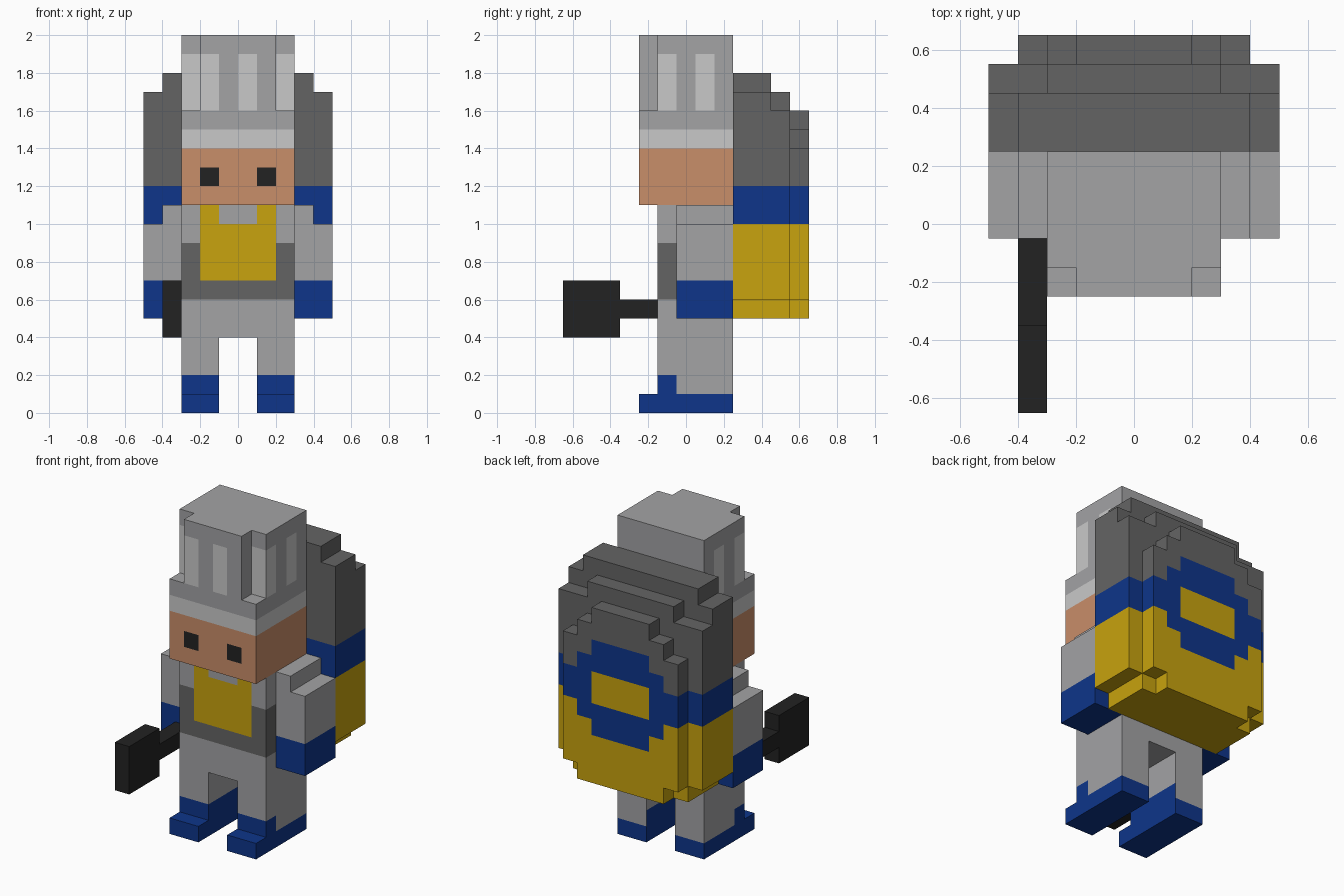
import bpy, bmesh
from mathutils import Vector

if "Cube" in bpy.data.objects:
    bpy.data.objects.remove(bpy.data.objects["Cube"])

U = 0.1  # block size; the y grid is shifted by half a block


def material(name, rgb):
    lin = [((v / 255 + 0.055) / 1.055) ** 2.4 if v > 10 else v / 255 / 12.92 for v in rgb]
    m = bpy.data.materials.new(name)
    m.diffuse_color = (*lin, 1)
    m.use_nodes = True
    m.node_tree.nodes["Principled BSDF"].inputs["Base Color"].default_value = m.diffuse_color
    return m


PALETTE = {
    "steel": (163, 163, 165), "light_steel": (201, 201, 201), "dark_steel": (100, 100, 100),
    "skin": (201, 142, 106), "blue": (14, 53, 138), "gold": (200, 163, 14), "black": (34, 34, 34),
}
MATS = {k: material(k.replace("_", " "), v) for k, v in PALETTE.items()}


def blocks(name, boxes, rule, cut=()):
    """Outer skin of stacked boxes (x0,x1,y0,y1,z0,z1); rule(centre, normal) names the colour."""
    def cells(b):
        g = [round((v - (0.05 if i in (2, 3) else 0)) / U) for i, v in enumerate(b)]
        return {(x, y, z) for x in range(g[0], g[1]) for y in range(g[2], g[3]) for z in range(g[4], g[5])}

    solid = set().union(*map(cells, boxes)) - set().union(*map(cells, cut))
    bm = bmesh.new()
    used, verts = [], {}
    for c in sorted(solid):
        for ax in range(3):
            for s in (-1, 1):
                n = [0, 0, 0]
                n[ax] = s
                if tuple(a + b for a, b in zip(c, n)) in solid:
                    continue
                a, b = (ax + 1) % 3, (ax + 2) % 3
                ring = []
                for da, db in ((0, 0), (1, 0), (1, 1), (0, 1))[::s]:
                    p = list(c)
                    p[ax] += (s > 0)
                    p[a] += da
                    p[b] += db
                    p = tuple(p)
                    if p not in verts:
                        verts[p] = bm.verts.new((p[0] * U, p[1] * U + 0.05, p[2] * U))
                    ring.append(verts[p])
                f = bm.faces.new(ring)
                col = rule(f.calc_center_median(), Vector(n))
                if col not in used:
                    used.append(col)
                f.material_index = used.index(col)
    # merge flat same-coloured areas into clean faces
    bmesh.ops.dissolve_limit(bm, angle_limit=0.01, verts=bm.verts[:], edges=bm.edges[:],
                             delimit={'MATERIAL'})
    me = bpy.data.meshes.new(name)
    bm.to_mesh(me)
    bm.free()
    for u in used:
        me.materials.append(MATS[u])
    ob = bpy.data.objects.new(name, me)
    bpy.context.collection.objects.link(ob)
    return ob


# Head with tall helmet
def head_rule(c, n):
    if n.z < -0.5 or c.z < 1.4:
        eye = n.y < -0.5 and 0.1 < abs(c.x) < 0.2 and 1.2 < c.z < 1.3
        return "black" if eye else "skin"
    if c.z < 1.5:
        return "light_steel"
    if 1.6 < c.z < 1.9:
        if n.y < -0.5 and (abs(c.x) > 0.2 or -0.2 < c.x < -0.1 or 0 < c.x < 0.1):
            return "light_steel"
        if abs(n.x) > 0.5 and abs(c.x) > 0.25 and (-0.15 < c.y < -0.05 or 0.05 < c.y < 0.15):
            return "light_steel"
    return "steel"


blocks("head", [(-0.3, 0.3, -0.25, 0.25, 1.1, 2.0)], head_rule,
       cut=[(-0.3, -0.2, -0.25, -0.15, 1.6, 2.0), (0.2, 0.3, -0.25, -0.15, 1.6, 2.0)])


# Torso with tabard and belt
def torso_rule(c, n):
    if abs(n.z) > 0.5 or c.z < 0.6:
        return "steel"
    if n.y < -0.5 and c.z > 0.7 and abs(c.x) < 0.2:
        return "steel" if c.z > 1.0 and abs(c.x) < 0.1 else "gold"
    return "dark_steel" if c.z < 0.9 else "steel"


blocks("torso", [(-0.3, 0.3, -0.15, 0.25, 0.4, 1.1)], torso_rule)


# Legs with boots, arms with gloves
def leg_rule(c, n):
    if c.z < 0.11:
        return "blue"
    inner = abs(n.x) > 0.5 and abs(c.x) < 0.15
    return "blue" if c.z < 0.2 and (c.y < -0.05 or inner) else "steel"


def arm_rule(c, n):
    return "blue" if c.z < 0.7 else "steel"


def span(side, a, b):
    return (a, b) if side > 0 else (-b, -a)


for tag, s in (("left", -1), ("right", 1)):
    blocks(tag + "_leg", [(*span(s, 0.1, 0.3), -0.15, 0.25, 0, 0.4),
                          (*span(s, 0.1, 0.3), -0.25, 0.25, 0, 0.1)], leg_rule)
    blocks(tag + "_arm", [(*span(s, 0.3, 0.5), -0.05, 0.25, 0.5, 1.0),
                          (*span(s, 0.3, 0.4), -0.05, 0.25, 1.0, 1.1)], arm_rule)

# Hammer
blocks("hammer", [(-0.4, -0.3, -0.35, -0.05, 0.5, 0.6),
                  (-0.4, -0.3, -0.65, -0.35, 0.4, 0.7)], lambda c, n: "black")


# Stepped shield on the back, with a ring emblem on the rear face
def shield_rule(c, n):
    if n.y > 0.5 and c.y > 0.6:
        x, dz = abs(c.x), abs(c.z - 1.1)
        if x < 0.2 and dz < 0.1:
            return "gold"
        if dz < (0.3 if x < 0.2 else 0.2 if x < 0.3 else 0.1):
            return "blue"
        return "dark_steel" if c.z > 1.1 else "gold"
    return "dark_steel" if c.z > 1.2 else "blue" if c.z > 1.0 else "gold"


STEPS = [  # half width, y range, z range
    (0.5, 0.25, 0.45, 0.6, 1.7), (0.4, 0.25, 0.45, 0.5, 1.8),
    (0.5, 0.45, 0.55, 0.6, 1.6), (0.4, 0.45, 0.55, 0.5, 1.6), (0.3, 0.45, 0.55, 0.5, 1.7),
    (0.4, 0.55, 0.65, 0.6, 1.4), (0.3, 0.55, 0.65, 0.5, 1.5), (0.2, 0.55, 0.65, 0.5, 1.6),
]
blocks("shield", [(-w, w, *rest) for w, *rest in STEPS], shield_rule)
